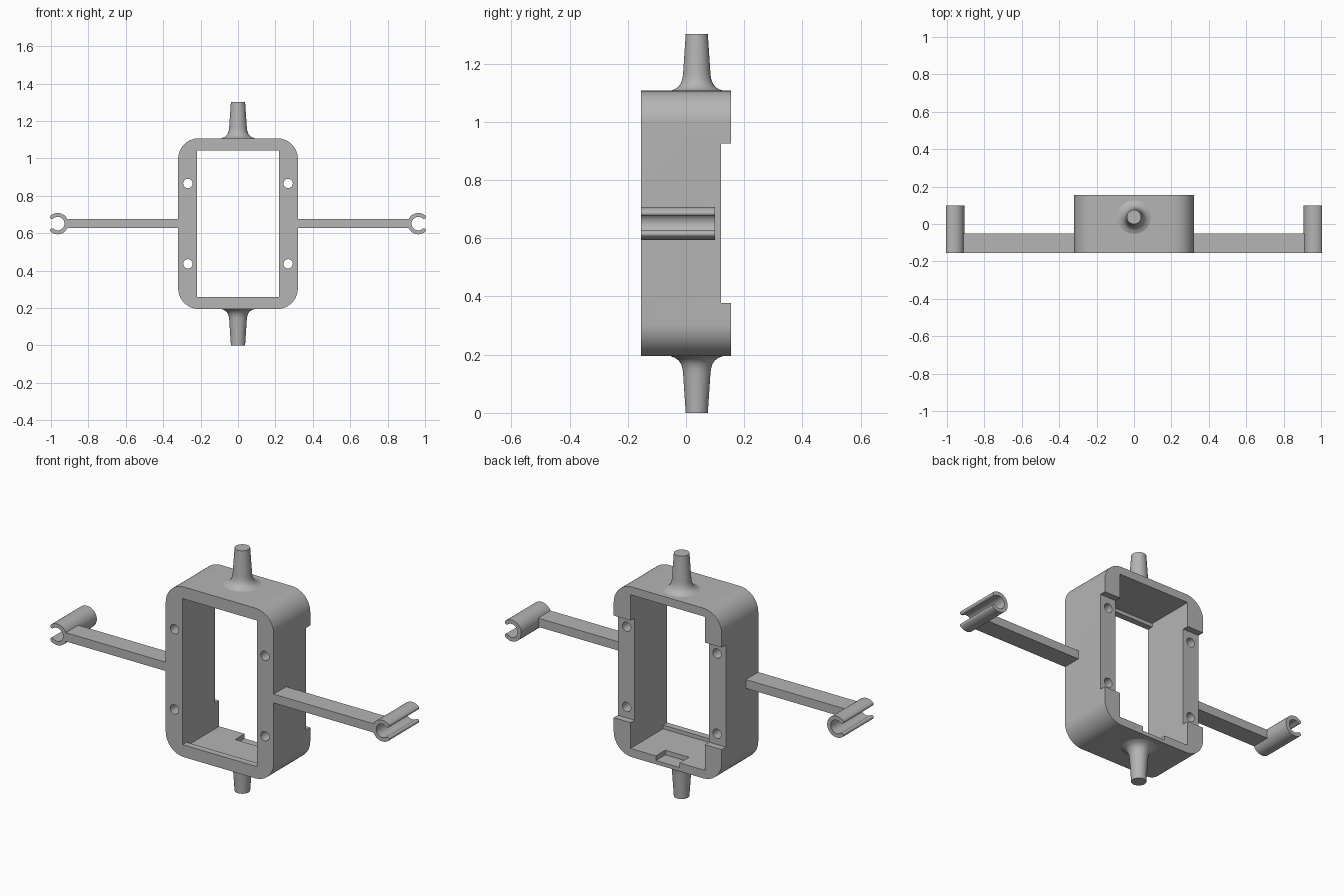
import bpy, bmesh, math
from math import cos, sin, pi, radians

cube = bpy.data.objects.get("Cube")
if cube:
    bpy.data.objects.remove(cube, do_unlink=True)

grey = bpy.data.materials.new("plain grey")
grey.use_nodes = True
COLOUR = (0.46, 0.46, 0.46, 1)
grey.diffuse_color = COLOUR
grey.node_tree.nodes["Principled BSDF"].inputs["Base Color"].default_value = COLOUR

MID_Z = 0.651
FRONT, BACK = -0.155, 0.155


def make_object(name, bm):
    bmesh.ops.recalc_face_normals(bm, faces=bm.faces)
    mesh = bpy.data.meshes.new(name)
    bm.to_mesh(mesh)
    bm.free()
    mesh.materials.append(grey)
    obj = bpy.data.objects.new(name, mesh)
    bpy.context.collection.objects.link(obj)
    return obj


def prism(name, outline, y0, y1):
    """Extrude an (x, z) outline from y0 to y1."""
    bm = bmesh.new()
    face = bm.faces.new([bm.verts.new((x, y0, z)) for x, z in outline])
    new = bmesh.ops.extrude_face_region(bm, geom=[face])["geom"]
    moved = [v for v in new if isinstance(v, bmesh.types.BMVert)]
    bmesh.ops.translate(bm, verts=moved, vec=(0, y1 - y0, 0))
    return make_object(name, bm)


def box(name, x0, x1, y0, y1, z0, z1):
    return prism(name, [(x0, z0), (x1, z0), (x1, z1), (x0, z1)], y0, y1)


def arc(cx, cz, r, a0, a1, steps):
    angles = [radians(a0 + (a1 - a0) * i / steps) for i in range(steps + 1)]
    return [(cx + r * cos(a), cz + r * sin(a)) for a in angles]


def select_only(obj):
    bpy.ops.object.select_all(action="DESELECT")
    obj.select_set(True)
    bpy.context.view_layer.objects.active = obj


def cut(obj, cutter):
    mod = obj.modifiers.new("cut", "BOOLEAN")
    mod.operation = "DIFFERENCE"
    mod.solver = "EXACT"
    mod.object = cutter
    select_only(obj)
    bpy.ops.object.modifier_apply(modifier=mod.name)
    bpy.data.objects.remove(cutter, do_unlink=True)


def smooth(obj):
    select_only(obj)
    bpy.ops.object.shade_smooth_by_angle(angle=radians(32))


# Rounded rectangular frame
R, HALF_W, HALF_H = 0.11, 0.32, 0.456
outline = []
for sx, sz, start in ((1, 1, 0), (-1, 1, 90), (-1, -1, 180), (1, -1, 270)):
    outline += arc(sx * (HALF_W - R), MID_Z + sz * (HALF_H - R), R, start, start + 90, 14)
frame = prism("frame", outline, FRONT, BACK)

# Opening, with a thin front lip along the top and bottom
cut(frame, box("opening", -0.22, 0.22, -0.3, 0.3, 0.26, 1.043))
cut(frame, box("pocket", -0.22, 0.22, -0.12, 0.3, 0.24, 1.063))
# Cable notch in the floor and the shallow recess across the back
cut(frame, box("notch", -0.07, 0.07, 0.075, 0.3, 0.215, 0.4))
cut(frame, box("recess", -0.5, 0.5, 0.12, 0.3, 0.378, 0.925))
# Screw holes
for x in (-0.268, 0.268):
    for dz in (-0.215, 0.215):
        cut(frame, prism("hole", arc(x, MID_Z + dz, 0.025, 0, 345, 23), -0.3, 0.3))
smooth(frame)

# Flared pivot pins above and below
flare = [(0.09, 0), (0.074, 0.006), (0.062, 0.015), (0.054, 0.027), (0.049, 0.043), (0.047, 0.06)]
profile = [(0, -0.008), (0.09, -0.008)] + flare + [(0.038, 0.195), (0, 0.195)]
for name, side in (("top_pin", 1), ("bottom_pin", -1)):
    bm = bmesh.new()
    verts = [bm.verts.new((r, 0.037, MID_Z + side * (HALF_H + h))) for r, h in profile]
    edges = [bm.edges.new(pair) for pair in zip(verts, verts[1:])]
    # shift the ring onto the pin axis while spinning
    bmesh.ops.spin(bm, geom=verts + edges, cent=(0, 0.037, 0), axis=(0, 0, 1),
                   angle=2 * pi, steps=40)
    bmesh.ops.remove_doubles(bm, verts=bm.verts, dist=0.0001)
    smooth(make_object(name, bm))

# Side arms ending in open round clips
OUTER, INNER, GAP = 0.057, 0.036, 50
mid, tip = (OUTER + INNER) / 2, (OUTER - INNER) / 2
for name, side in (("left", 1), ("right", -1)):
    box(name + "_arm", side * 0.315, side * 0.922, FRONT, -0.05, 0.628, 0.675)
    c = 0.964
    shape = arc(c, MID_Z, OUTER, GAP, 360 - GAP, 40)
    a = radians(-GAP)
    shape += arc(c + mid * cos(a), MID_Z + mid * sin(a), tip, -GAP, 180 - GAP, 8)[1:-1]
    shape += arc(c, MID_Z, INNER, 360 - GAP, GAP, 40)
    a = radians(GAP)
    shape += arc(c + mid * cos(a), MID_Z + mid * sin(a), tip, GAP - 180, GAP, 8)[1:-1]
    smooth(prism(name + "_clip", [(side * x, z) for x, z in shape], FRONT, 0.1))
